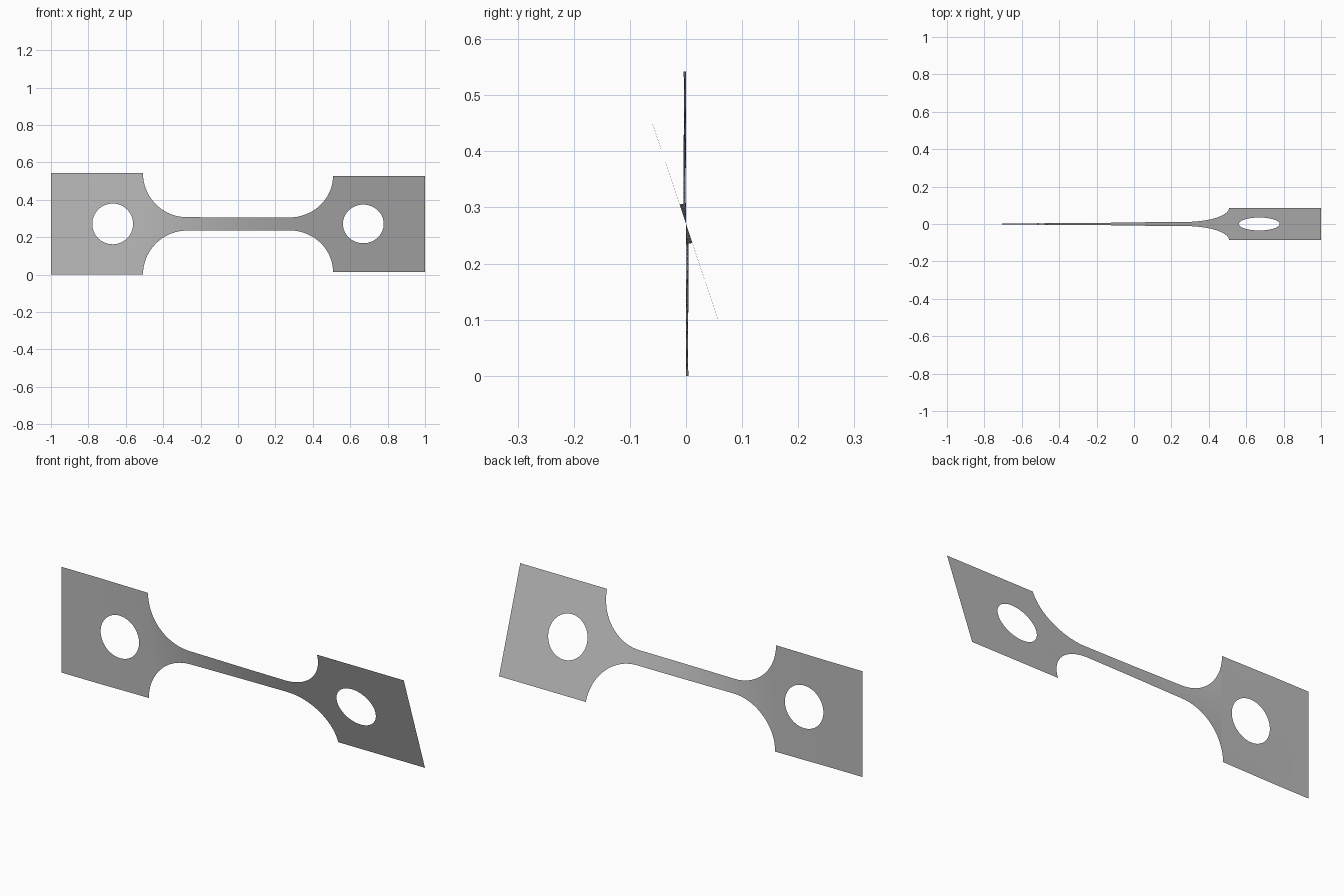
import bpy, bmesh
from math import sin, cos, tan, pi, radians, sqrt

cube = bpy.data.objects.get("Cube")
if cube:
    bpy.data.objects.remove(cube)

HALF_H = 0.271      # half height of the end tabs
NECK = 0.036        # half height of the narrow bar
TAB_X = 0.508       # inner edge of the tabs
HOLE_X, HOLE_R = 0.67, 0.109
SEGS = 64
ROWS = SEGS // 4
FILLET_R = HALF_H - NECK
TWIST = [(-0.8, 0), (-0.5, 0.9), (-0.27, 7), (0.05, 15), (0.3, 18), (0.5, 18.5)]


def twist_at(x):
    """Twist angle along the length, interpolated between stations."""
    if x <= TWIST[0][0]:
        return 0.0
    for (x0, a0), (x1, a1) in zip(TWIST, TWIST[1:]):
        if x <= x1:
            return radians(a0 + (a1 - a0) * (x - x0) / (x1 - x0))
    return radians(TWIST[-1][1])


def half_height(x):
    """Outline of the bar: straight neck with round fillets to the tabs."""
    d = max(0.0, abs(x) - (TAB_X - FILLET_R))
    return NECK + FILLET_R - sqrt(max(0.0, FILLET_R ** 2 - d ** 2))


bm = bmesh.new()


def skin(lines):
    """Join neighbouring lines of flat (x, height) points with quads."""
    grid = [[bm.verts.new((x, 0, h)) for x, h in line] for line in lines]
    for a, b in zip(grid, grid[1:]):
        for i in range(len(a) - 1):
            bm.faces.new((a[i], b[i], b[i + 1], a[i + 1]))


# Narrow bar with fillets, columns packed closer towards the tabs
spread = [tan((j / ROWS - 0.5) * pi / 2) for j in range(ROWS + 1)]
fillet = [TAB_X - FILLET_R + FILLET_R * sin(pi / 2 * k / 18) for k in range(19)]
middle = [fillet[0] * (k / 8 - 1) for k in range(1, 16)]
columns = [-x for x in reversed(fillet)] + middle + fillet
skin([[(x, t * half_height(x)) for t in spread] for x in columns])

# End tabs: rings running from the round hole out to the square edge
for side in (-1, 1):
    mid_x = side * (1 + TAB_X) / 2
    half_w = (1 - TAB_X) / 2
    rings = []
    for level in (0, 0.33, 0.66, 1):
        ring = []
        for i in range(SEGS + 1):
            a = 2 * pi * i / SEGS
            c, s = cos(a), sin(a)
            m = max(abs(c), abs(s))
            inner = (side * HOLE_X + HOLE_R * c, HOLE_R * s)
            outer = (mid_x + half_w * c / m, HALF_H * s / m)
            ring.append(tuple(p + (q - p) * level for p, q in zip(inner, outer)))
        rings.append(ring)
    skin(rings)

bmesh.ops.remove_doubles(bm, verts=bm.verts, dist=0.0002)

# Twist the flat sheet about its long axis and lift it to the ground
for v in bm.verts:
    angle, h = twist_at(v.co.x), v.co.z
    v.co.y = -h * sin(angle)
    v.co.z = HALF_H + h * cos(angle)
for f in bm.faces:
    f.smooth = True

mesh = bpy.data.meshes.new("twisted_strip")
bm.to_mesh(mesh)
bm.free()
strip = bpy.data.objects.new("twisted_strip", mesh)
bpy.context.collection.objects.link(strip)

# Plain grey metal
grey = bpy.data.materials.new("plain_grey")
grey.use_nodes = True
colour = (0.5, 0.5, 0.5, 1)
grey.diffuse_color = colour
grey.node_tree.nodes["Principled BSDF"].inputs["Base Color"].default_value = colour
mesh.materials.append(grey)
